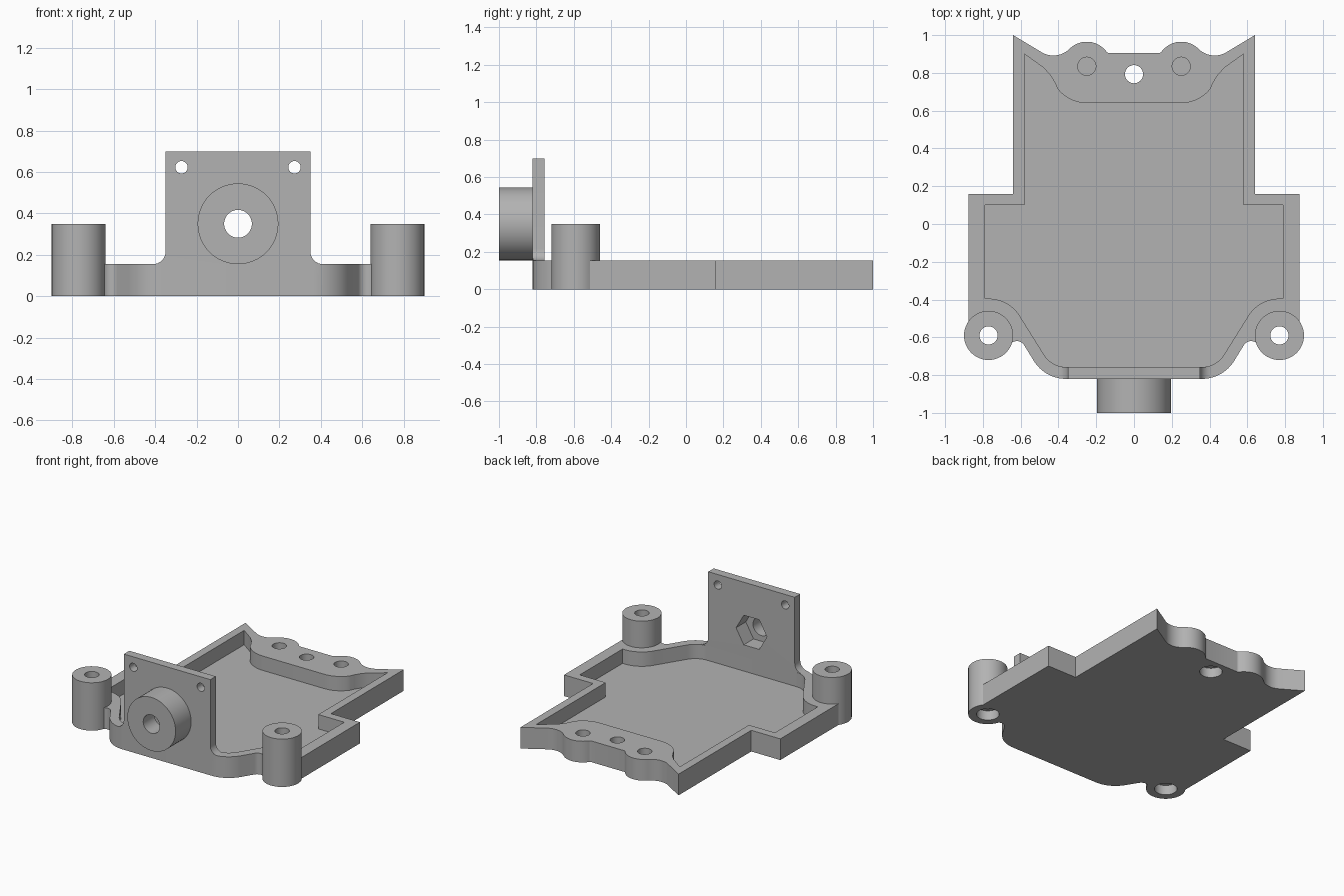
import bpy
import bmesh
from math import cos, sin, pi, radians
from mathutils import Matrix

cube = bpy.data.objects.get("Cube")
if cube:
    bpy.data.objects.remove(cube)

grey = bpy.data.materials.new("plain_grey")
grey.use_nodes = True
grey.diffuse_color = (0.45, 0.45, 0.45, 1)
grey.node_tree.nodes["Principled BSDF"].inputs["Base Color"].default_value = grey.diffuse_color

WALL_H, FLOOR_H, POST_H, PLATE_H = 0.155, 0.05, 0.35, 0.7
FRONT_Y, INNER_Y, BOSS_Z = -0.82, -0.757, 0.35
POST = (0.77, -0.59)
PAD = (0.25, 0.835)
HOLE_R, BORE_R = 0.048, 0.075


def arc(cx, cy, r, start, end, n=12):
    angles = [radians(start + (end - start) * i / n) for i in range(n + 1)]
    return [(cx + r * cos(a), cy + r * sin(a)) for a in angles]


def mirrored(half):
    return half + [(-x, y) for x, y in reversed(half)]


def make_object(name, bm):
    bmesh.ops.recalc_face_normals(bm, faces=bm.faces)
    mesh = bpy.data.meshes.new(name)
    bm.to_mesh(mesh)
    bm.free()
    mesh.materials.append(grey)
    obj = bpy.data.objects.new(name, mesh)
    bpy.context.collection.objects.link(obj)
    return obj


def prism(name, points, low, high, axis="Z"):
    """Extrude an outline along z, or an x-z outline along y."""
    bm = bmesh.new()
    place = (lambda x, y: (x, y, low)) if axis == "Z" else (lambda x, z: (x, low, z))
    step = (0, 0, high - low) if axis == "Z" else (0, high - low, 0)
    face = bm.faces.new([bm.verts.new(place(*p)) for p in points])
    side = bmesh.ops.extrude_face_region(bm, geom=[face])["geom"]
    verts = [v for v in side if isinstance(v, bmesh.types.BMVert)]
    bmesh.ops.translate(bm, verts=verts, vec=step)
    return make_object(name, bm)


def cylinder(name, centre, r, low, high, axis="Z", sides=48):
    points = arc(*centre, r, 0, 360, sides)[:-1]
    return prism(name, points, low, high, axis)


def combine(target, tool, operation):
    """Apply a boolean and remove the tool object."""
    tool.hide_render = True
    mod = target.modifiers.new(operation.lower(), "BOOLEAN")
    mod.operation, mod.solver, mod.object = operation, "EXACT", tool
    graph = bpy.context.evaluated_depsgraph_get()
    graph.update()
    mesh = bpy.data.meshes.new_from_object(target.evaluated_get(graph))
    target.modifiers.clear()
    target.data = mesh
    bpy.data.objects.remove(tool)


# Tray outline: tapered front, stepped sides, scalloped back
outer = mirrored(
    arc(0.36, -0.62, 0.2, -90, -32)
    + arc(0.62, -0.665, 0.045, 148, 30)
    + [POST, (0.875, POST[1]), (0.875, 0.16), (0.64, 0.16), (0.64, 1.0)]
    + arc(0.427, 1.013, 0.121, 300, 225)
    + arc(*PAD, 0.13, 46, 142)
    + arc(0.13, 0.925, 0.02, -37, -90, 4))

# Recess outline, concentric with the posts and the back pads
inner = mirrored(
    arc(0.36, -0.62, -INNER_Y - 0.62, -90, -33)
    + arc(*POST, 0.195, 150, 90)
    + [(0.79, -0.395), (0.79, 0.1), (0.58, 0.1), (0.58, 0.9),
       (0.48, 0.828), (0.445, 0.79), (0.418, 0.747)]
    + arc(*PAD, 0.195, -37, -90))

tray = prism("mounting_tray", outer, 0, WALL_H)
combine(tray, prism("recess", inner, FLOOR_H, 1), "DIFFERENCE")

# Upright plate with fillets at its base, trimmed to the tray outline
plate = prism("upright_plate", mirrored(
    [(0.41, 0.1)] + arc(0.41, WALL_H + 0.06, 0.06, 270, 180, 8) + [(0.35, PLATE_H)]),
    FRONT_Y - 0.02, INNER_Y, "Y")
combine(plate, prism("trim", outer, 0.05, 1), "INTERSECT")
combine(tray, plate, "UNION")

# Round boss on the front of the plate
combine(tray, cylinder("boss", (0, BOSS_Z), 0.195, -1, -0.79, "Y", 64), "UNION")
combine(tray, cylinder("boss_hole", (0, BOSS_Z), 0.067, -1.1, -0.6, "Y"), "DIFFERENCE")
combine(tray, cylinder("nut_pocket", (0, BOSS_Z), 0.125, -0.87, -0.6, "Y", 6), "DIFFERENCE")

# Posts, plate holes and blind pad holes on both sides
for s in (-1, 1):
    post = (s * POST[0], POST[1])
    combine(tray, cylinder("post", post, 0.13, 0, POST_H), "UNION")
    combine(tray, cylinder("post_hole", post, HOLE_R, -0.1, 0.5), "DIFFERENCE")
    combine(tray, cylinder("post_bore", post, BORE_R, -0.1, 0.07), "DIFFERENCE")
    combine(tray, cylinder("plate_hole", (s * 0.273, 0.623), 0.03, -0.9, -0.6, "Y", 24), "DIFFERENCE")
    combine(tray, cylinder("pad_hole", (s * PAD[0], PAD[1]), HOLE_R, FLOOR_H, 0.5), "DIFFERENCE")

# Central back hole, widened underneath
centre = (0, 0.793)
combine(tray, cylinder("back_hole", centre, HOLE_R, -0.1, 0.5), "DIFFERENCE")
combine(tray, cylinder("back_bore", centre, BORE_R, -0.1, 0.07), "DIFFERENCE")

bpy.ops.object.select_all(action="DESELECT")
tray.select_set(True)
bpy.context.view_layer.objects.active = tray
bpy.ops.object.shade_smooth_by_angle(angle=radians(30))
